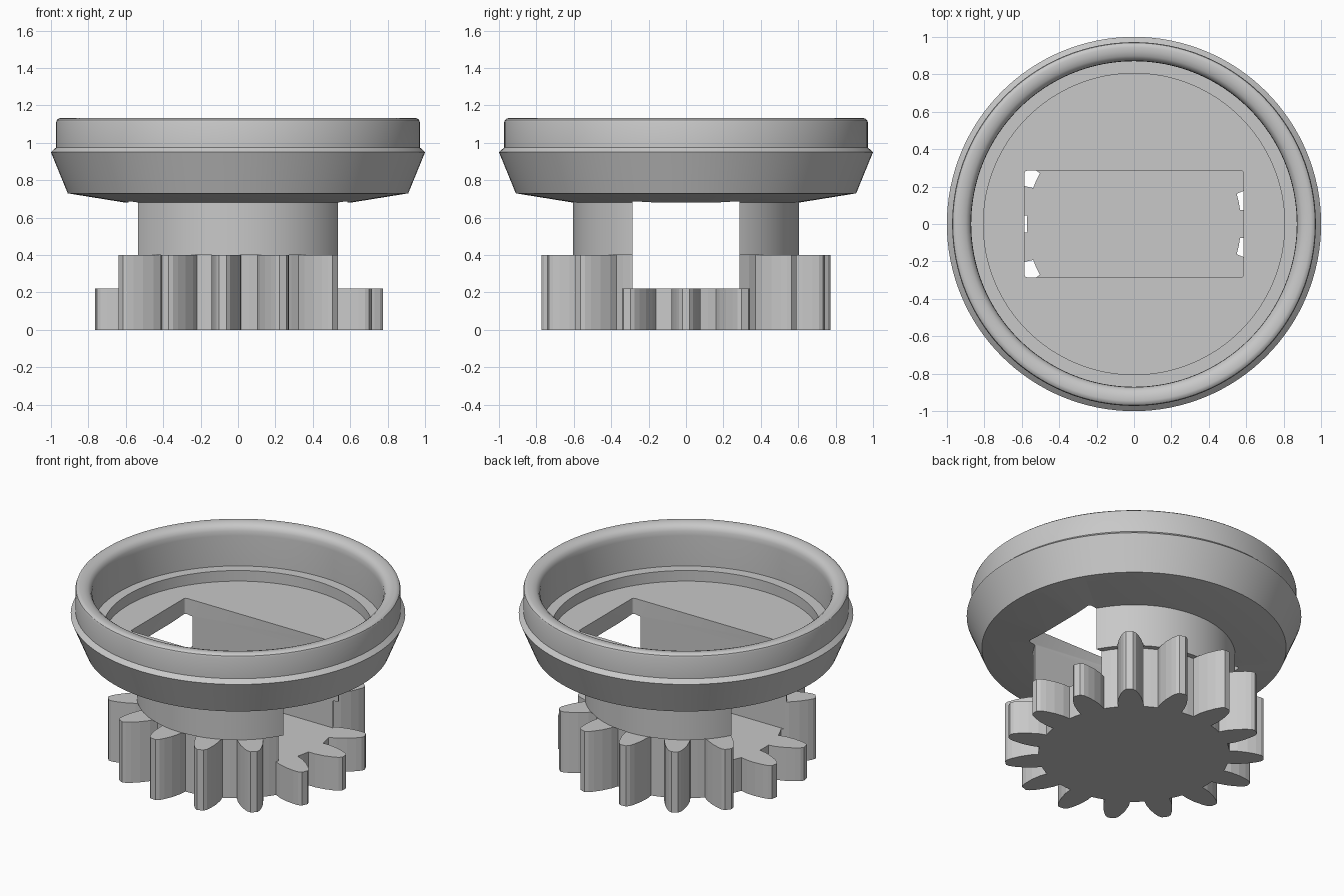
import bpy, bmesh, math
from math import sin, cos, pi, radians

if "Cube" in bpy.data.objects:
    bpy.data.objects.remove(bpy.data.objects["Cube"])

SLOT = 0.285      # half width of the slot through neck and gear
TEETH = 15

grey = bpy.data.materials.new("plain grey")
grey.diffuse_color = (0.58, 0.58, 0.58, 1)
grey.use_nodes = True
grey.node_tree.nodes["Principled BSDF"].inputs["Base Color"].default_value = grey.diffuse_color


def make_object(name, bm, smooth=None):
    bmesh.ops.recalc_face_normals(bm, faces=bm.faces)
    me = bpy.data.meshes.new(name)
    bm.to_mesh(me)
    bm.free()
    ob = bpy.data.objects.new(name, me)
    bpy.context.collection.objects.link(ob)
    me.materials.append(grey)
    if smooth:
        shade(ob, smooth)
    return ob


def shade(ob, angle):
    bpy.ops.object.select_all(action='DESELECT')
    ob.select_set(True)
    bpy.context.view_layer.objects.active = ob
    bpy.ops.object.shade_smooth_by_angle(angle=radians(angle))


def prism(bm, pts, z0, z1):
    lo = [bm.verts.new((x, y, z0)) for x, y in pts]
    hi = [bm.verts.new((x, y, z1)) for x, y in pts]
    n = len(pts)
    bm.faces.new(lo[::-1])
    bm.faces.new(hi)
    for i in range(n):
        j = (i + 1) % n
        bm.faces.new((lo[i], lo[j], hi[j], hi[i]))


def lathe(profile, n=128):
    bm = bmesh.new()
    rings = [[bm.verts.new((r * cos(2 * pi * i / n), r * sin(2 * pi * i / n), z))
              for i in range(n)] for r, z in profile]
    for a, b in zip(rings, rings[1:]):
        for i in range(n):
            j = (i + 1) % n
            bm.faces.new((a[i], a[j], b[j], b[i]))
    bm.faces.new(rings[0][::-1])
    bm.faces.new(rings[-1])
    return bm


def gear_outline(skip=()):
    # tooth flank as (radius, half width)
    flank = [(0.572, 0.076), (0.62, 0.077), (0.68, 0.067),
             (0.73, 0.051), (0.76, 0.037), (0.776, 0.02)]
    pts = []
    for k in range(TEETH):
        a = 2 * pi * k / TEETH
        if k in skip:
            side = [(0.572, -0.13), (0.572, 0.0)]
        else:
            side = [(r, -w / r) for r, w in flank] + [(r, w / r) for r, w in flank[::-1]]
        pts += [(r * cos(a + t), r * sin(a + t)) for r, t in side]
        g = a + pi / TEETH
        pts.append((0.572 * cos(g), 0.572 * sin(g)))
    return pts


def slotted(name, pts, z0, z1, smooth=None):
    # two mirrored halves left either side of the slot
    bm = bmesh.new()
    for s in (1, -1):
        half = bmesh.new()
        prism(half, pts, z0, z1)
        geom = half.verts[:] + half.edges[:] + half.faces[:]
        cut = bmesh.ops.bisect_plane(half, geom=geom, plane_co=(0, s * SLOT, 0),
                                     plane_no=(0, s, 0), clear_inner=True)
        edges = [e for e in cut['geom_cut'] if isinstance(e, bmesh.types.BMEdge)]
        bmesh.ops.holes_fill(half, edges=edges, sides=0)
        tmp = bpy.data.meshes.new("half")
        half.to_mesh(tmp)
        half.free()
        bm.from_mesh(tmp)
        bpy.data.meshes.remove(tmp)
    return make_object(name, bm, smooth)


# solid gear base
bm = bmesh.new()
prism(bm, gear_outline(), 0, 0.22)
make_object("gear_base", bm)

# upper gear, split by the slot, with the teeth beside the slot removed
slotted("gear_upper", gear_outline(skip=(1, TEETH - 1)), 0.22, 0.40)

# round neck, split by the slot
circle = [(0.605 * cos(2 * pi * i / 96), 0.605 * sin(2 * pi * i / 96)) for i in range(96)]
slotted("neck", circle, 0.40, 0.683, 30)

# dish with rounded rim and stepped floor
dish = make_object("dish", lathe([
    (0.60, 0.68), (0.91, 0.73), (1.0, 0.95), (0.972, 0.975), (0.972, 1.11),
    (0.968, 1.122), (0.958, 1.13), (0.945, 1.133), (0.92, 1.131), (0.898, 1.124),
    (0.882, 1.112), (0.872, 1.09), (0.87, 1.06), (0.87, 0.86), (0.805, 0.86), (0.805, 0.79)]))

# rectangular opening in the dish floor
c = 0.015
corners = []
for k, (sx, sy) in enumerate([(1, 1), (-1, 1), (-1, -1), (1, -1)]):
    for i in range(4):
        a = pi / 2 * (k + i / 3)
        corners.append((sx * (0.585 - c) + c * cos(a), sy * (SLOT - c) + c * sin(a)))
bm = bmesh.new()
prism(bm, corners, 0.6, 0.83)
cutter = make_object("opening_cutter", bm)
cutter.hide_render = True
mod = dish.modifiers.new("opening", 'BOOLEAN')
mod.operation = 'DIFFERENCE'
mod.solver = 'EXACT'
mod.object = cutter
bpy.ops.object.select_all(action='DESELECT')
bpy.context.view_layer.objects.active = dish
dish.select_set(True)
bpy.ops.object.modifier_apply(modifier=mod.name)
bpy.data.objects.remove(cutter)
shade(dish, 30)
